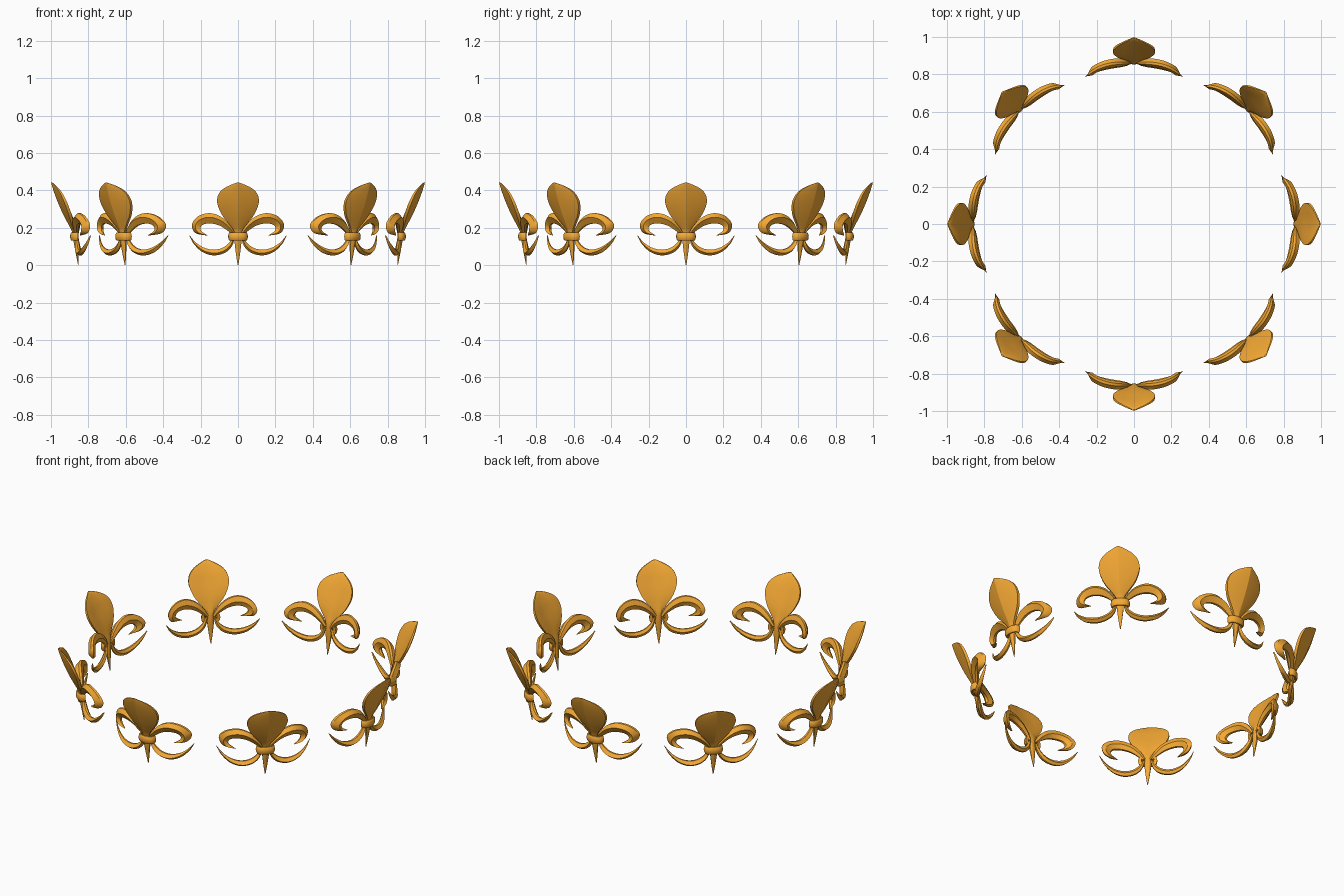
import bpy, bmesh, math
from mathutils import Vector

if "Cube" in bpy.data.objects:
    bpy.data.objects.remove(bpy.data.objects["Cube"])

gold = bpy.data.materials.new("gold")
gold.diffuse_color = (0.92, 0.40, 0.035, 1)
gold.use_nodes = True
gold.node_tree.nodes["Principled BSDF"].inputs["Base Color"].default_value = gold.diffuse_color


def spline(pts, n=5):
    """Catmull-Rom resampling of a short list of points."""
    p = [Vector(q) for q in pts]
    p = [2 * p[0] - p[1]] + p + [2 * p[-1] - p[-2]]
    out = []
    for i in range(1, len(p) - 2):
        a, b, c, d = p[i - 1:i + 3]
        for k in range(n):
            t = k / n
            out.append(0.5 * (2 * b + (c - a) * t + (2 * a - 5 * b + 4 * c - d) * t * t
                              + (3 * b - a - 3 * c + d) * t ** 3))
    return out + [p[-2]]


def loft(name, rings, angle=30):
    """Closed skin through equal-length rings, capped at both ends."""
    bm = bmesh.new()
    rows = [[bm.verts.new(v) for v in r] for r in rings]
    n = len(rows[0])
    for a, b in zip(rows, rows[1:]):
        for i in range(n):
            j = (i + 1) % n
            bm.faces.new((a[i], a[j], b[j], b[i]))
    bm.faces.new(rows[0])
    bm.faces.new(rows[-1])
    bmesh.ops.recalc_face_normals(bm, faces=bm.faces)
    me = bpy.data.meshes.new(name)
    bm.to_mesh(me)
    bm.free()
    me.materials.append(gold)
    me.shade_smooth()
    me.set_sharp_from_angle(angle=math.radians(angle))
    return me


def petal():
    # z, ridge radius, half width, thickness
    rows = spline([(0, 0.855, 0.002, 0.003), (0.06, 0.867, 0.011, 0.014),
                   (0.13, 0.880, 0.019, 0.028), (0.18, 0.888, 0.021, 0.032),
                   (0.22, 0.908, 0.048, 0.036), (0.26, 0.929, 0.080, 0.040),
                   (0.30, 0.948, 0.101, 0.040), (0.34, 0.965, 0.112, 0.036),
                   (0.38, 0.980, 0.104, 0.030), (0.41, 0.990, 0.076, 0.022),
                   (0.43, 0.996, 0.036, 0.015), (0.441, 0.999, 0.006, 0.008)], 3)
    rings = []
    for z, r, w, t in rows:
        e = r - 0.28 * w - 0.1 * t
        m = r - 0.13 * w
        rings.append([(-w, -e, z), (-w * 0.55, -m, z), (0, -r, z), (w * 0.55, -m, z),
                      (w, -e, z), (w, -e + t * 0.4, z), (w * 0.5, -m + t * 0.85, z),
                      (0, -r + t, z), (-w * 0.5, -m + t * 0.85, z), (-w, -e + t * 0.4, z)])
    return loft("petal", rings, 22)


def leaf(name, outer, inner, side):
    # crescent between two contours, ridged in front and curved round the ring
    rings = []
    for o, i in zip(spline(outer), spline(inner)):
        mid = (o + i) / 2
        d = min(0.023, 0.5 * (o - i).length + 0.002)
        ring = []
        for p, off in ((o, 0.1 * d), (o * 0.6 + i * 0.4, d), (i, 0.1 * d),
                       (i, -0.5 * d), (mid, -d), (o, -0.5 * d)):
            r = 0.862 - 0.5 * p.x ** 2 - 9 * p.x ** 4 + 0.06 * (p.y - 0.15) + off
            ring.append((side * p.x, -r, p.y))
        rings.append(ring)
    return loft(name, rings)


def band():
    # rounded strap wrapping the front of the stem
    rings = []
    for k in range(13):
        a = math.pi * k / 12
        c = Vector((-0.043 * math.cos(a), -0.856 - 0.032 * math.sin(a) ** 0.6, 0.153))
        out = Vector((-math.cos(a), -math.sin(a), 0))
        rings.append([c + out * 0.010 * math.cos(b) + Vector((0, 0, 0.023 * math.sin(b)))
                      for b in [math.tau * j / 10 for j in range(10)]])
    return loft("band", rings)


# leaf contours (x, z): outer edge, inner edge
upper = ([(0.012, 0.165), (0.042, 0.215), (0.09, 0.258), (0.15, 0.278),
          (0.212, 0.262), (0.246, 0.218), (0.228, 0.172), (0.165, 0.158)],
         [(0.026, 0.16), (0.066, 0.192), (0.105, 0.214), (0.15, 0.223),
          (0.186, 0.217), (0.201, 0.199), (0.194, 0.180), (0.163, 0.160)])
lower = ([(0.015, 0.155), (0.032, 0.102), (0.07, 0.066), (0.13, 0.052),
          (0.19, 0.070), (0.235, 0.112), (0.260, 0.158)],
         [(0.028, 0.155), (0.050, 0.117), (0.085, 0.092), (0.13, 0.083),
          (0.18, 0.093), (0.225, 0.121), (0.258, 0.159)])

parts = [petal(), band()]
for side, tag in ((1, "right"), (-1, "left")):
    parts.append(leaf("upper_leaf_" + tag, *upper, side))
    parts.append(leaf("lower_leaf_" + tag, *lower, side))

# eight lilies round the ring
for k in range(8):
    for me in parts:
        ob = bpy.data.objects.new(f"{me.name}_{k + 1}", me)
        ob.rotation_euler.z = k * math.pi / 4
        bpy.context.collection.objects.link(ob)
